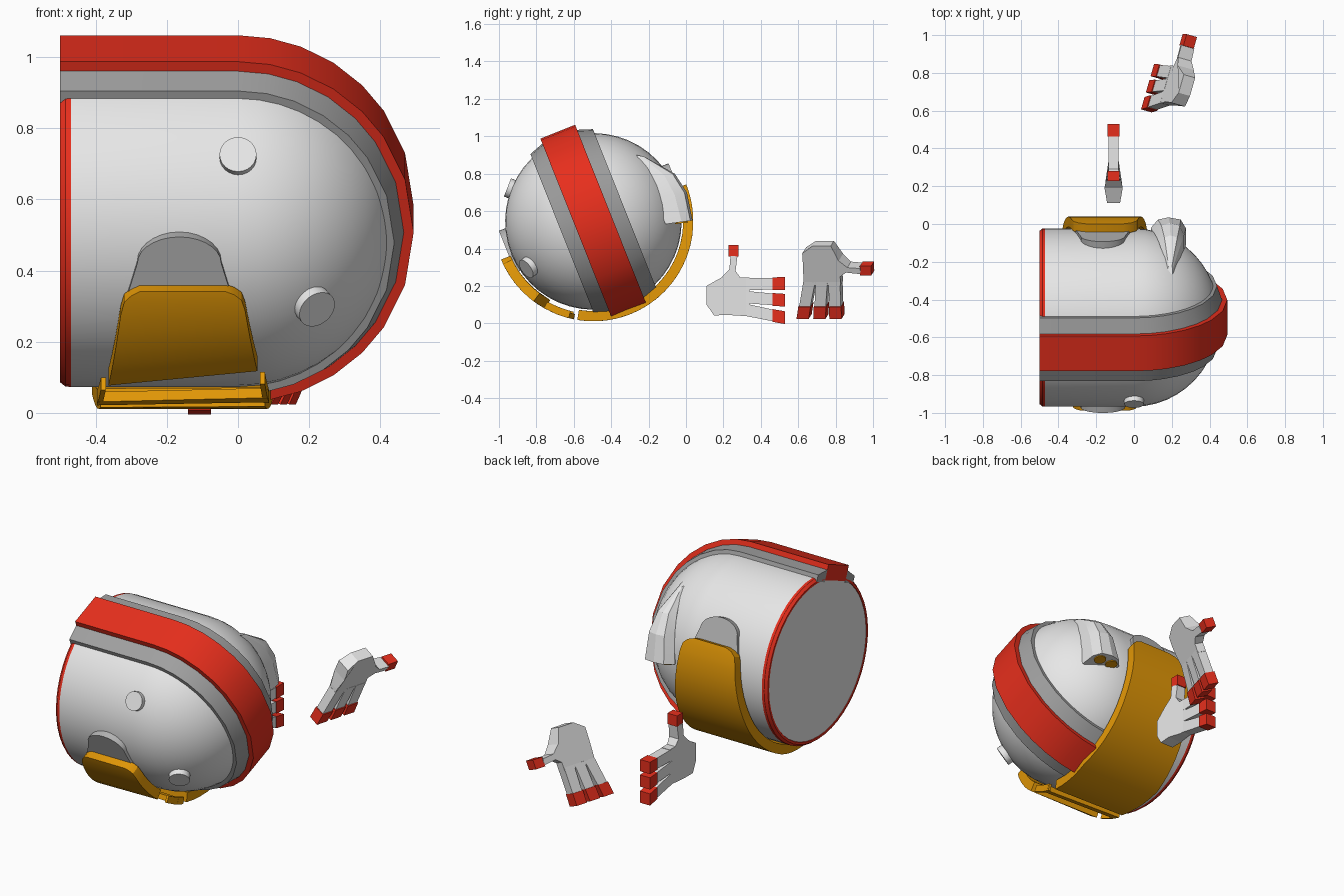
import bpy, bmesh, math
from mathutils import Vector, Matrix

if "Cube" in bpy.data.objects:
    bpy.data.objects.remove(bpy.data.objects["Cube"])

def mat(name, r, g, b):
    m = bpy.data.materials.new(name)
    m.diffuse_color = (r, g, b, 1)
    m.use_nodes = True
    m.node_tree.nodes["Principled BSDF"].inputs["Base Color"].default_value = m.diffuse_color
    return m

WHITE = mat("light_grey", 0.81, 0.81, 0.81)
PALE = mat("pivot_grey", 0.46, 0.46, 0.46)
GREY = mat("mid_grey", 0.35, 0.35, 0.35)
RED = mat("red", 0.80, 0.028, 0.012)
GOLD = mat("gold", 0.76, 0.31, 0.002)

# The shell is built around the origin, then tilted about x and lifted
TILT = Matrix.Translation((0, -0.495, 0.545)) @ Matrix.Rotation(math.radians(21.7), 4, 'X')
R, SX = 0.472, 0.957

def make(name, verts, faces, mats, xf=None, index=None, smooth=30):
    bm = bmesh.new()
    vs = [bm.verts.new(v) for v in verts]
    for i, f in enumerate(faces):
        face = bm.faces.new([vs[k] for k in f])
        if index:
            face.material_index = index(face.calc_center_median())
    bmesh.ops.remove_doubles(bm, verts=bm.verts, dist=1e-5)
    bmesh.ops.recalc_face_normals(bm, faces=bm.faces)
    me = bpy.data.meshes.new(name)
    bm.to_mesh(me)
    bm.free()
    if xf:
        me.transform(xf)
    for m in mats:
        me.materials.append(m)
    ob = bpy.data.objects.new(name, me)
    bpy.context.collection.objects.link(ob)
    if smooth:
        bpy.ops.object.select_all(action='DESELECT')
        ob.select_set(True)
        bpy.context.view_layer.objects.active = ob
        bpy.ops.object.shade_smooth_by_angle(angle=math.radians(smooth))
    return ob

def loft(name, rings, mats, xf=None, caps=True, **kw):
    """Joins equal closed rings of points, optionally capping both ends."""
    n = len(rings[0])
    verts = [p for ring in rings for p in ring]
    faces = [(i*n + j, i*n + (j+1) % n, (i+1)*n + (j+1) % n, (i+1)*n + j)
             for i in range(len(rings)-1) for j in range(n)]
    if caps:
        faces += [tuple(range(n)), tuple(range(len(verts)-n, len(verts)))]
    return make(name, verts, faces, mats, xf, **kw)

def circle(x, r, n=48):
    return [(x, r*math.cos(2*math.pi*k/n), r*math.sin(2*math.pi*k/n)) for k in range(n)]

def disc(name, center, axis, r, depth, m, n=24):
    q = Vector(axis).to_track_quat('X', 'Z').to_matrix().to_4x4()
    return loft(name, [circle(-depth/2, r, n), circle(depth/2, r, n)], [m],
                Matrix.Translation(center) @ q)

# Shell: flat end, red rim, cylinder and dome
prof = [(-0.497, 0.445), (-0.5, 0.447), (-0.5, 0.459), (-0.485, 0.471), (-0.47, R), (0, R)]
prof += [(SX*R*math.sin(a), R*math.cos(a)) for a in
         [math.radians(k*7.5) for k in range(1, 12)] + [math.radians(89)]]
def shell_colour(c):
    return 1 if c.x < -0.47 and c.yz.length > 0.4 else 0
loft("shell", [circle(*p) for p in prof], [WHITE, RED], TILT, index=shell_colour)

# U-shaped bands over the shell
def band(name, section, m):
    rings = [[(-0.5, v, h) for v, h in section]]
    for a in (0, 10.5, 21, 33, 45, 56, 72, 90, 108, 124, 135, 147, 159, 170):
        t = math.radians(a)
        rings.append([(SX*h*math.sin(t), v, h*math.cos(t)) for v, h in section])
    loft(name, rings, [m], TILT, smooth=25)

band("red_band", [(-0.1, 0.43), (-0.1, 0.516), (0.1, 0.516), (0.1, 0.43)], RED)
for side, s in (("front", -1), ("back", 1)):
    band(side + "_grey_band",
         [(s*0.1, 0.42), (s*0.1, 0.487), (s*0.18, 0.459), (s*0.18, 0.42)], GREY)
    # Rounded pivot tab behind the strap end
    ring = [(0.118*math.cos(math.pi*k/14), 0.06 + 0.08*math.sin(math.pi*k/14))
            for k in range(15)]
    ring = [(0.155, -0.1), (0.147, -0.04)] + ring + [(-0.147, -0.04), (-0.155, -0.1)]
    loft(side + "_pivot", [[(-0.165 + x, s*y, z) for x, z in ring] for y in (0.40, 0.488)],
         [PALE], TILT)

# Gold strap wrapping under the shell, angle 0 = front, 180 = back
WIDTH = [(0, 0.10), (1.5, 0.14), (4, 0.165), (8, 0.175), (40, 0.215), (90, 0.255)]
def half_width(a):
    a = min(a, 180 - a)
    for (a0, w0), (a1, w1) in zip(WIDTH, WIDTH[1:]):
        if a <= a1:
            return w0 + (w1 - w0)*(a - a0)/(a1 - a0)
    return WIDTH[-1][1]

def strap(name, angles, lo=-1.0, hi=1.0, slant0=0, slant1=0, r0=0.48, r1=0.534, grow=0.0):
    rings = []
    for a in angles:
        f = (a - angles[0])/(angles[-1] - angles[0])
        sl = slant0 + (slant1 - slant0)*f
        w = half_width(a) + grow
        ring = []
        for r, u in ((r0, lo), (r1, lo), (r1, hi), (r0, hi)):
            t = math.radians(a - sl*u)
            ring.append((-0.155 + w*u, -r*math.cos(t), -r*math.sin(t)))
        rings.append(ring)
    loft(name, rings, [GOLD], TILT)

strap("front_strap", [0.8, 2, 4, 8, 14, 20, 26, 31, 35.5], slant1=4)
strap("main_strap", [60, 66] + list(range(72, 169, 6)) + [172, 176, 178.5, 180], slant0=1)
# Open buckle between the two strap pieces
for nm, lo, hi in (("left", -1, -0.94), ("right", 0.94, 1)):
    strap(nm + "_buckle_post", [40.5, 48, 55], lo, hi, 2, 1, r0=0.495, grow=0.015)
strap("buckle_bar", [50.5, 55], slant0=2, slant1=2, r0=0.505, grow=0.015)

# Round buttons on the front
C = Vector((0, -0.495, 0.545))
for nm, d, r in (("upper_button", (0, -0.455, 0.18), 0.052),
                 ("lower_button", (0.21, -0.34, -0.24), 0.056)):
    d = Vector(d).normalized()
    disc(nm, C + d*0.464, d, r, 0.06, WHITE)

# Tapered thruster fin on the back with two nozzles under it
def fin_ring(z, x0, x1, y_in, y_out, lift):
    pts = [(0, 0), (0.0, 0.62), (0.2, 0.92), (0.5, 1), (0.85, 0.92), (1, 0.6), (1, 0)]
    return [(x0 + (x1-x0)*u, y_in + (y_out-y_in)*v, z + lift*v) for u, v in pts]
loft("thruster_fin", [fin_ring(0.53, 0.09, 0.275, -0.11, 0.035, 0.02),
                      fin_ring(0.67, 0.115, 0.265, -0.16, 0.005, 0.03),
                      fin_ring(0.78, 0.14, 0.245, -0.2, -0.06, 0.02),
                      fin_ring(0.9, 0.178, 0.205, -0.265, -0.22, -0.01)], [WHITE], smooth=20)
for nm, x in (("left", 0.142), ("right", 0.222)):
    disc(nm + "_thruster_nozzle", (x, -0.025, 0.541), (0, 0.15, -1), 0.034, 0.012, GOLD, 12)

# Floating hands: outline in (finger, thumb) coordinates with a thickness rule
def prism(name, pts, half, m, xf):
    loft(name, [[(s*half(y), y, z) for y, z in pts] for s in (-1, 1)], [m], xf, smooth=0)

def thick(y):
    if y < 0.2:
        return 0.034 + 0.016*(y - 0.11)/0.09
    return max(0.026, 0.05 - 0.024*(y - 0.2)/0.08)

PALM = [(0.11, 0.2), (0.11, 0.1), (0.15, 0.042), (0.22, 0.045), (0.30, 0.04), (0.34, 0.04),
        (0.34, 0.245), (0.29, 0.245), (0.265, 0.28), (0.275, 0.36),
        (0.238, 0.36), (0.232, 0.29), (0.19, 0.245)]

def hand(name, xf):
    prism(name + "_palm", PALM, thick, WHITE, xf)
    prism(name + "_thumb_tip", [(0.228, 0.357), (0.28, 0.357), (0.28, 0.42), (0.228, 0.42)],
          lambda y: 0.031, RED, xf)
    for i, (b, t) in enumerate(((0.21, 0.212), (0.14, 0.128), (0.072, 0.042))):
        prism(f"{name}_finger_{i+1}", [(0.32, b - 0.033), (0.465, t - 0.031),
              (0.465, t + 0.031), (0.32, b + 0.033)], lambda y: 0.027, WHITE, xf)
        k = (t - b)*0.4
        prism(f"{name}_fingertip_{i+1}", [(0.462, t - 0.034), (0.53, t - 0.034 + k),
              (0.53, t + 0.034 + k), (0.462, t + 0.034)], lambda y: 0.032, RED, xf)

hand("upright_hand", Matrix.Translation((-0.108, 0, 0)))

# Second hand hangs down, its thumb pointing backwards
f = Vector((-0.41, 0.03, -0.93))
t = Vector((0.276, 0.961, 0))
n = f.cross(t).normalized()
axes = Matrix((n, f, t)).transposed().to_4x4()
hand("hanging_hand", Matrix.Translation((0.212, 0.803, 0.232)) @ axes
     @ Matrix.Translation((0, -0.32, -0.215)))
